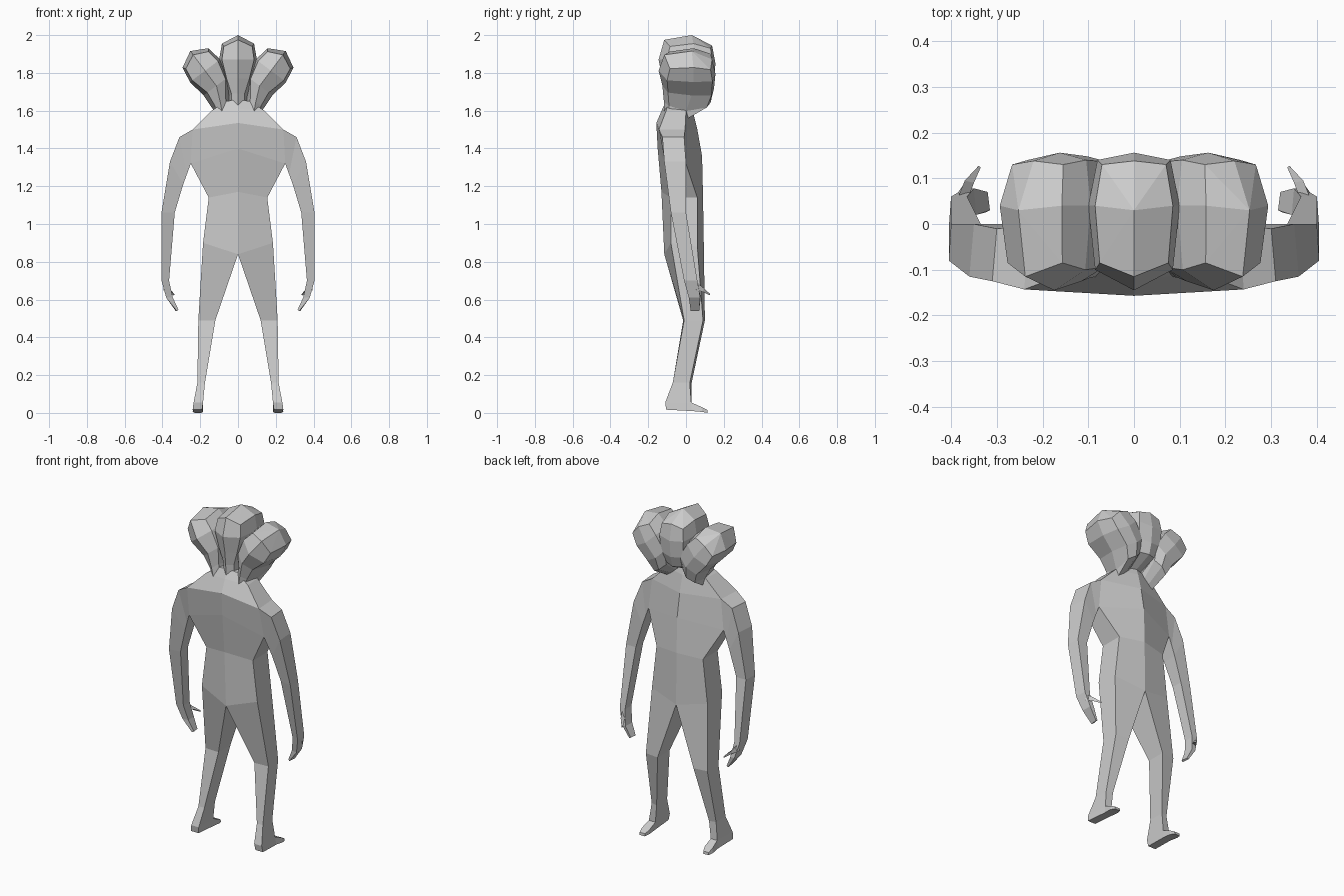
import bpy, bmesh, math
from mathutils import Matrix, Vector

grey = bpy.data.materials.new("plain_grey")
grey.diffuse_color = (0.6, 0.6, 0.6, 1)


def loft(bm, rings, cap_start=True, cap_end=True):
    """Skin a list of equal-length closed rings."""
    rows = [[bm.verts.new(p) for p in r] for r in rings]
    n = len(rows[0])
    for a, b in zip(rows, rows[1:]):
        for i in range(n):
            j = (i + 1) % n
            bm.faces.new((a[i], a[j], b[j], b[i]))
    if cap_start:
        bm.faces.new(rows[0][::-1])
    if cap_end:
        bm.faces.new(rows[-1])
    return rows


def finish(name, bm):
    bmesh.ops.remove_doubles(bm, verts=bm.verts, dist=0.0005)
    bmesh.ops.recalc_face_normals(bm, faces=bm.faces)
    me = bpy.data.meshes.new(name)
    bm.to_mesh(me)
    bm.free()
    me.materials.append(grey)
    ob = bpy.data.objects.new(name, me)
    bpy.context.collection.objects.link(ob)
    return ob


def flip(p):
    return (-p[0], p[1], p[2])


def full(half):
    """Close a half ring that starts and ends on the centre plane."""
    return half + [flip(p) for p in half[-2:0:-1]]


def mirrored(rings):
    return [[flip(p) for p in r] for r in rings]


# Shared rings where limbs join the torso
ridge = [(0, -.157, 1.535), (.24, -.143, 1.5), (.23, -.005, 1.5), (0, .06, 1.5)]
pit = [(0, -.15, 1.40), (.25, -.11, 1.32), (.25, 0, 1.32), (0, .085, 1.36)]
hip = [(0, -.115, .84), (.185, -.08, .9), (.185, .06, .88), (0, .095, .84)]

torso = [
    [(0, -.10, 1.66), (.06, -.09, 1.65), (.06, 0, 1.65), (0, .01, 1.67)],
    [(0, -.125, 1.61), (.14, -.105, 1.6), (.13, 0, 1.6), (0, .035, 1.6)],
    ridge, pit,
    [(0, -.13, 1.17), (.155, -.08, 1.14), (.155, .06, 1.14), (0, .09, 1.15)],
    hip]

leg = [
    hip,
    [(.12, -.015, .49), (.21, -.01, .49), (.205, .09, .49), (.12, .10, .49)],
    [(.175, -.07, .16), (.215, -.07, .16), (.215, .02, .16), (.175, .03, .16)],
    [(.185, -.11, .055), (.235, -.11, .055), (.228, .028, .055), (.185, .028, .055)],
    [(.19, -.105, .017), (.24, -.105, .017), (.235, .03, .01), (.185, .03, .01)]]

toes = [
    [(.185, .028, .055), (.228, .028, .055), (.235, .03, .01), (.185, .03, .01)],
    [(.185, .085, .03), (.235, .085, .03), (.24, .085, .005), (.185, .085, .005)],
    [(.195, .113, .015), (.23, .113, .015), (.23, .115, 0), (.195, .115, 0)]]

arm = [
    [ridge[1], ridge[2], pit[2], pit[1]],
    [(.31, -.125, 1.46), (.30, -.01, 1.46), (.27, 0, 1.265), (.27, -.10, 1.265)],
    [(.36, -.115, 1.33), (.35, 0, 1.33), (.29, 0, 1.21), (.29, -.09, 1.21)],
    [(.405, -.08, 1.06), (.40, 0, 1.06), (.335, 0, 1.06), (.335, -.07, 1.06)],
    [(.405, -.01, .7), (.40, .06, .7), (.365, .06, .7), (.365, 0, .7)],
    [(.38, .015, .61), (.375, .075, .61), (.35, .078, .61), (.345, .02, .61)],
    [(.325, .025, .54), (.33, .07, .54), (.32, .07, .545), (.315, .03, .545)]]

thumb = [
    [(.39, .045, .70), (.395, .055, .65), (.365, .05, .66)],
    [(.37, .095, .66), (.37, .09, .64), (.35, .09, .645)],
    [(.34, .127, .63), (.342, .125, .622), (.335, .124, .625)]]

# Torso with legs, feet and arms
bm = bmesh.new()
loft(bm, [full(r) for r in torso], True, False)
for side in (lambda r: r, mirrored):
    loft(bm, side(leg), False, True)
    loft(bm, side(toes), False, True)
    loft(bm, side(arm), False, True)
    loft(bm, side(thumb))
finish("body", bm)

# Head: rings from crown to neck, each back centre, back, side, front, front centre
head = [
    [(0, -.115, 1.975), (.075, -.085, 1.94), (.085, .04, 1.955), (.07, .13, 1.93), (0, .138, 1.945)],
    [(0, -.145, 1.87), (.085, -.10, 1.87), (.1, .04, 1.87), (.08, .14, 1.86), (0, .156, 1.85)],
    [(0, -.125, 1.77), (.06, -.095, 1.77), (.085, .03, 1.77), (.07, .135, 1.76), (0, .148, 1.75)],
    [(0, -.117, 1.69), (.035, -.09, 1.69), (.055, 0, 1.67), (.05, .11, 1.69), (0, .13, 1.685)],
    [(0, -.115, 1.61), (.035, -.09, 1.61), (.045, -.04, 1.61), (.035, 0, 1.63), (0, .005, 1.63)]]

pivot = Vector((0, 0, 1.58))
for name, sign in (("middle_head", 0), ("right_head", 1), ("left_head", -1)):
    bm = bmesh.new()
    rows = loft(bm, [full(r) for r in head], False, True)
    crown = bm.verts.new((0, .03, 2.0))
    for i in range(8):
        bm.faces.new((rows[0][i], rows[0][(i + 1) % 8], crown))
    # Side necks bend outward onto the shoulders
    for row, shift in ((rows[3], .035), (rows[4], .075)):
        for v in row:
            v.co.x += sign * shift
    bmesh.ops.rotate(bm, verts=bm.verts, cent=pivot,
                     matrix=Matrix.Rotation(math.radians(37) * sign, 3, 'Y'))
    finish(name, bm)
